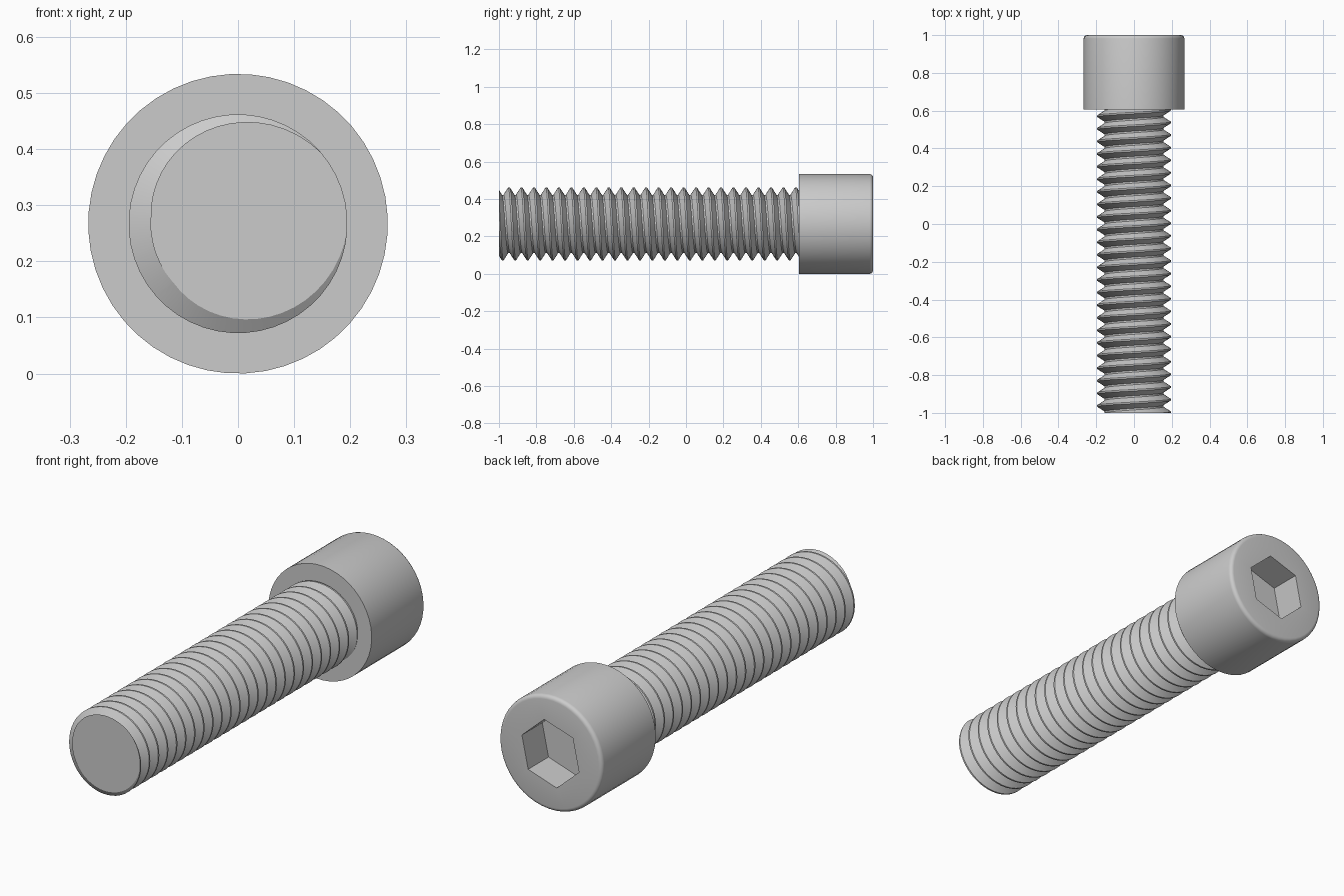
import bpy, bmesh
from math import pi, cos, sin, radians

if "Cube" in bpy.data.objects:
    bpy.data.objects.remove(bpy.data.objects["Cube"])

AXIS_Z = 0.267          # height of the screw axis
SEG = 48
steel = bpy.data.materials.new("grey steel")
steel.diffuse_color = (0.6, 0.6, 0.6, 1)
steel.use_nodes = True
steel.node_tree.nodes["Principled BSDF"].inputs["Base Color"].default_value = steel.diffuse_color


def finish(bm, name):
    bmesh.ops.recalc_face_normals(bm, faces=bm.faces[:])
    mesh = bpy.data.meshes.new(name)
    bm.to_mesh(mesh)
    bm.free()
    mesh.materials.append(steel)
    ob = bpy.data.objects.new(name, mesh)
    bpy.context.collection.objects.link(ob)
    bpy.ops.object.select_all(action='DESELECT')
    ob.select_set(True)
    bpy.context.view_layer.objects.active = ob
    bpy.ops.object.shade_smooth_by_angle(angle=radians(30))
    return ob


def ring(bm, y, r, hexagon=False, turn=radians(18)):
    verts = []
    for i in range(SEG):
        a = 2 * pi * i / SEG
        # a hexagon ring has its points spread along the six flats
        rad = r * cos(pi / 6) / cos(a % (pi / 3) - pi / 6) if hexagon else r
        verts.append(bm.verts.new((rad * cos(a + turn), y, AXIS_Z + rad * sin(a + turn))))
    return verts


# Head: cylinder with rounded outer rim and hexagonal socket
R, F = 0.267, 0.018
bm = bmesh.new()
rings = [ring(bm, 0.605, R)]
for k in range(5):
    a = k * pi / 8
    rings.append(ring(bm, 1 - F + F * sin(a), R - F + F * cos(a)))
rings.append(ring(bm, 1.0, 0.155, True))
rings.append(ring(bm, 0.85, 0.155, True))
for lo, hi in zip(rings, rings[1:]):
    for i in range(SEG):
        j = (i + 1) % SEG
        bm.faces.new((lo[i], lo[j], hi[j], hi[i]))
bm.faces.new(rings[0])
bm.faces.new(rings[-1])
finish(bm, "socket_head")

# Shank: right-handed V thread, swept as a helical grid and cut flat at the tip
PITCH, CREST, ROOT = 0.0667, 0.195, 0.156
profile = [(-0.029, ROOT), (-0.004, CREST), (0.004, CREST), (0.029, ROOT)]
TURNS = 27
bm = bmesh.new()
rows = []
for t in range(TURNS):
    for dy, r in profile:
        row = []
        for i in range(SEG):
            a = 2 * pi * i / SEG
            th = a + radians(19)
            y = -1 + (t - 1) * PITCH + dy - PITCH * a / (2 * pi)
            row.append(bm.verts.new((r * cos(th), y, AXIS_Z + r * sin(th))))
        rows.append(row)
for k in range(4, len(rows) - 1):
    for i in range(SEG):
        # one full turn lands on the row one pitch lower
        nxt = (rows[k][i + 1], rows[k + 1][i + 1]) if i < SEG - 1 else (rows[k - 4][0], rows[k - 3][0])
        bm.faces.new((rows[k][i], nxt[0], nxt[1], rows[k + 1][i]))
for y, n in ((-1.0, -1), (0.65, 1)):
    cut = bmesh.ops.bisect_plane(bm, geom=bm.verts[:] + bm.edges[:] + bm.faces[:], dist=1e-6,
                                 plane_co=(0, y, 0), plane_no=(0, n, 0), clear_outer=True)
    edges = [e for e in cut["geom_cut"] if isinstance(e, bmesh.types.BMEdge)]
    bmesh.ops.edgenet_fill(bm, edges=edges)
bmesh.ops.delete(bm, geom=[v for v in bm.verts if not v.link_faces], context='VERTS')
finish(bm, "threaded_shank")
